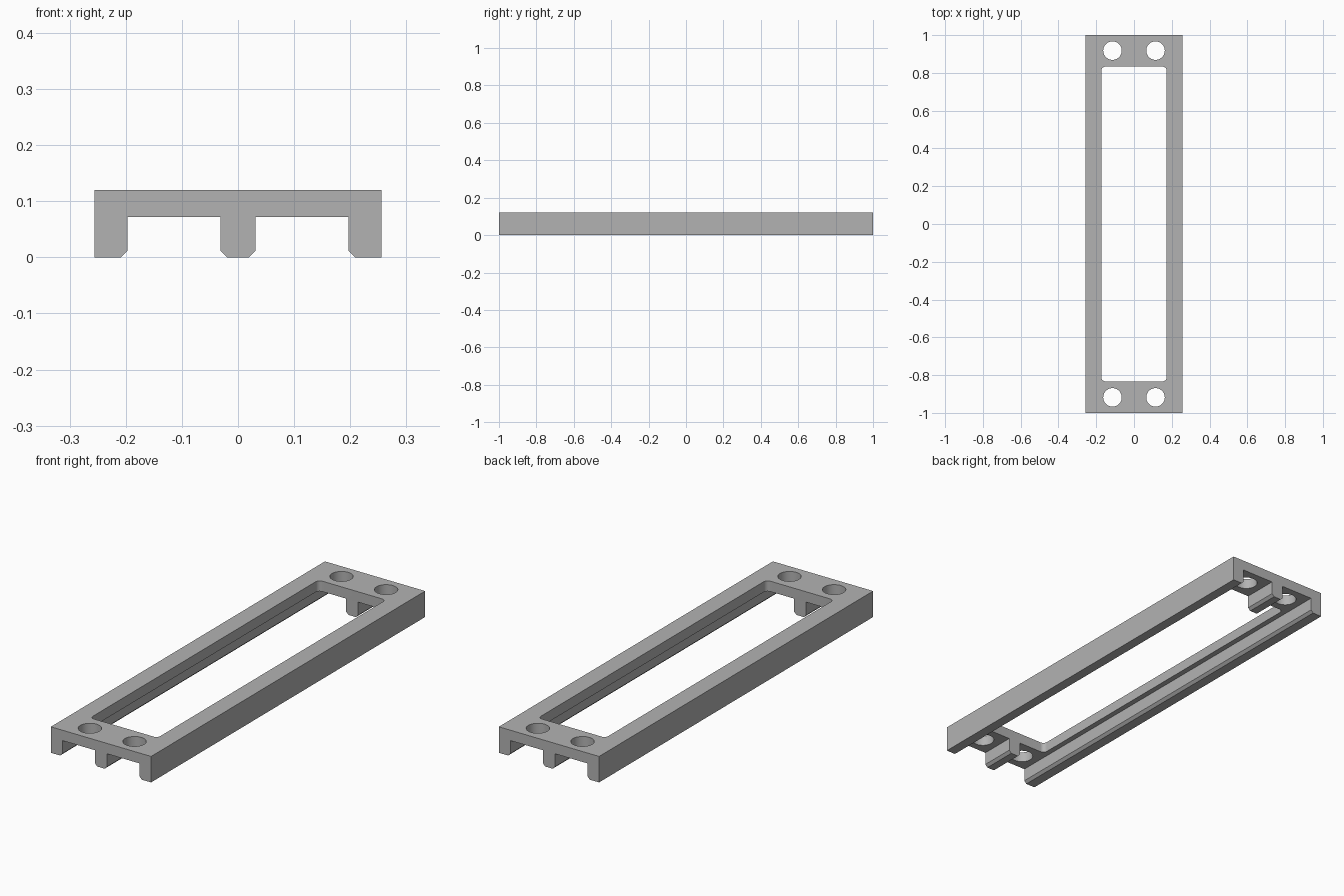
import bpy
import bmesh
import math

if "Cube" in bpy.data.objects:
    bpy.data.objects.remove(bpy.data.objects["Cube"], do_unlink=True)

gray = bpy.data.materials.new("plain gray")
gray.use_nodes = True
gray.diffuse_color = (0.45, 0.45, 0.45, 1)
gray.node_tree.nodes["Principled BSDF"].inputs["Base Color"].default_value = gray.diffuse_color


def prism(name, outline, depth):
    """Extrude a closed outline of 3D points along the depth vector."""
    bm = bmesh.new()
    face = bm.faces.new([bm.verts.new(p) for p in outline])
    result = bmesh.ops.extrude_face_region(bm, geom=[face])
    verts = [g for g in result["geom"] if isinstance(g, bmesh.types.BMVert)]
    bmesh.ops.translate(bm, verts=verts, vec=depth)
    bmesh.ops.recalc_face_normals(bm, faces=bm.faces)
    mesh = bpy.data.meshes.new(name)
    bm.to_mesh(mesh)
    bm.free()
    mesh.materials.append(gray)
    obj = bpy.data.objects.new(name, mesh)
    bpy.context.collection.objects.link(obj)
    return obj


def arc(cx, cy, r, start, sweep, steps, z=-0.1):
    return [(cx + r * math.cos(start + sweep * i / steps),
             cy + r * math.sin(start + sweep * i / steps), z)
            for i in range(steps + 1)]


# Frame: rail and rib cross-section run along the full length
half_length, half_width, height = 1.0, 0.256, 0.12
slot_in, slot_out, slot_top, chamfer = 0.031, 0.197, 0.072, 0.012
half = [(slot_in - chamfer, 0), (slot_in, chamfer), (slot_in, slot_top),
        (slot_out, slot_top), (slot_out, chamfer), (slot_out + chamfer, 0),
        (half_width, 0), (half_width, height)]
profile = half + [(-x, z) for x, z in reversed(half)]
frame = prism("frame", [(x, -half_length, z) for x, z in profile],
              (0, 2 * half_length, 0))

# Window with rounded corners
win_x, win_y, radius = 0.172, 0.833, 0.02
corners = [(1, 1), (-1, 1), (-1, -1), (1, -1)]
outline = []
for i, (sx, sy) in enumerate(corners):
    outline += arc(sx * (win_x - radius), sy * (win_y - radius), radius,
                   i * math.pi / 2, math.pi / 2, 8)
cutters = [prism("window_cutter", outline, (0, 0, 0.4))]

# Four screw holes
for sx, sy in corners:
    circle = arc(sx * 0.114, sy * 0.918, 0.049, 0, 2 * math.pi, 48)[:-1]
    cutters.append(prism("hole_cutter", circle, (0, 0, 0.4)))

# Cut the openings, then drop the cutters
bpy.context.view_layer.objects.active = frame
for cutter in cutters:
    cutter.hide_render = True
    cut = frame.modifiers.new("cut", "BOOLEAN")
    cut.operation = "DIFFERENCE"
    cut.solver = "EXACT"
    cut.object = cutter
    bpy.ops.object.modifier_apply(modifier=cut.name)
    bpy.data.objects.remove(cutter, do_unlink=True)

bpy.ops.object.select_all(action="DESELECT")
frame.select_set(True)
bpy.ops.object.shade_smooth_by_angle(angle=math.radians(30))
